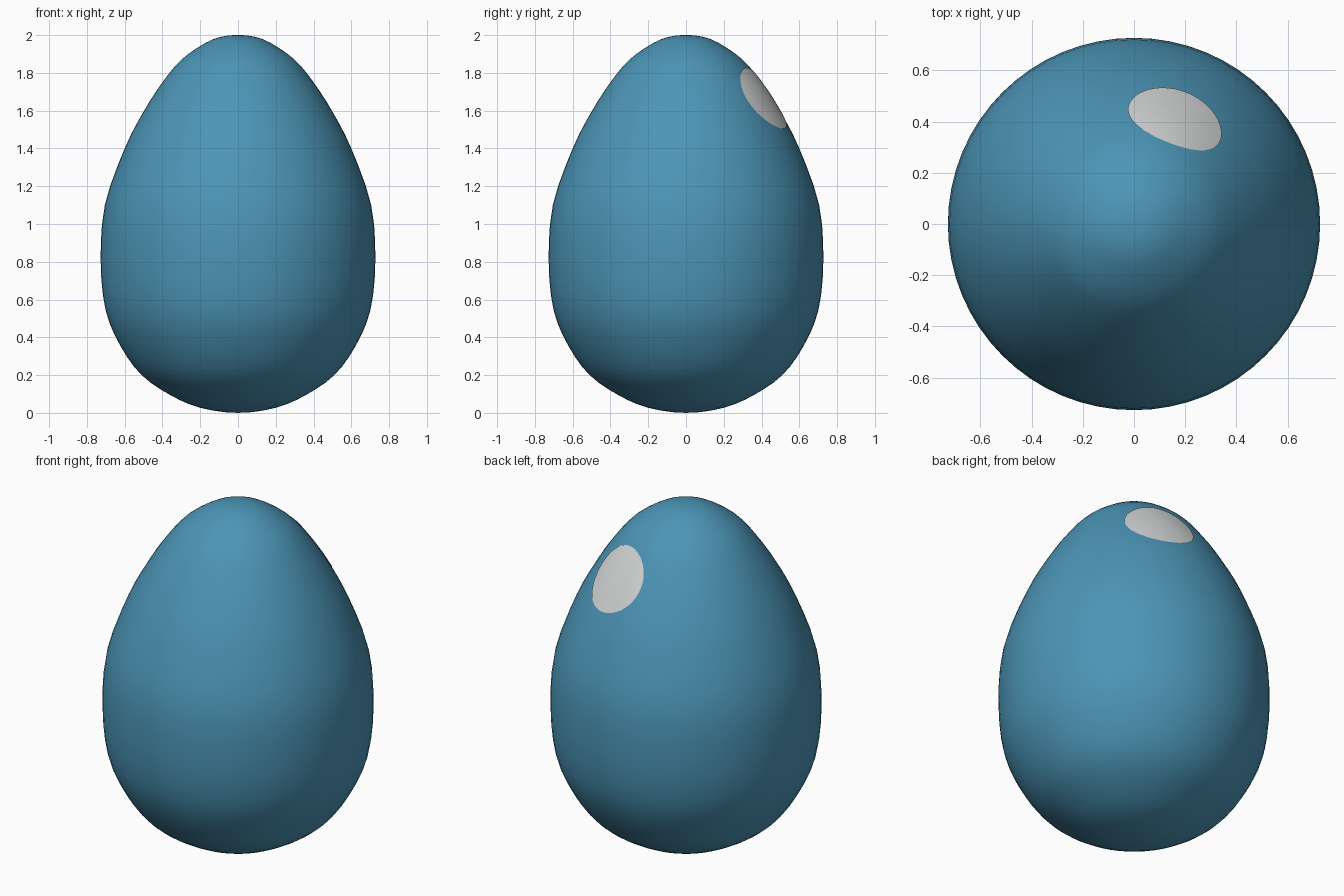
import bpy, bmesh, math
from mathutils import Vector
from mathutils.bvhtree import BVHTree

if "Cube" in bpy.data.objects:
    bpy.data.objects.remove(bpy.data.objects["Cube"])


def material(name, rgb):
    m = bpy.data.materials.new(name)
    m.diffuse_color = (*rgb, 1)
    m.use_nodes = True
    m.node_tree.nodes["Principled BSDF"].inputs["Base Color"].default_value = m.diffuse_color
    return m


def make_object(name, bm, mat):
    for f in bm.faces:
        f.smooth = True
    mesh = bpy.data.meshes.new(name)
    bm.to_mesh(mesh)
    mesh.materials.append(mat)
    ob = bpy.data.objects.new(name, mesh)
    bpy.context.collection.objects.link(ob)
    return ob


def catmull(p0, p1, p2, p3, t):
    return 0.5 * (2 * p1 + (p2 - p0) * t + (2 * p0 - 5 * p1 + 4 * p2 - p3) * t * t
                  + (3 * p1 - p0 - 3 * p2 + p3) * t ** 3)


blue = material("shell blue", (0.072, 0.30, 0.47))
white = material("spot white", (0.65, 0.66, 0.66))

# Egg shell: smooth profile (radius, height) turned around z
profile = [Vector(p) for p in [
    (0, 0), (0.2, 0.027), (0.36, 0.095), (0.51, 0.20), (0.62, 0.35), (0.70, 0.54),
    (0.727, 0.80), (0.705, 1.10), (0.60, 1.40), (0.497, 1.60), (0.40, 1.75),
    (0.30, 1.87), (0.17, 1.96), (0.08, 1.993), (0, 2)]]
flip = Vector((-1, 1))
pts = [profile[1] * flip] + profile + [profile[-2] * flip]
curve = [catmull(*pts[i:i + 4], k / 3) for i in range(len(pts) - 3) for k in range(3)] + [profile[-1]]

SEG = 64
bm = bmesh.new()
rings = []
for r, z in curve[1:-1]:
    rings.append([bm.verts.new((r * math.cos(a), r * math.sin(a), z))
                  for a in (2 * math.pi * i / SEG for i in range(SEG))])
bottom, top = bm.verts.new((0, 0, 0)), bm.verts.new((0, 0, 2))
for i in range(SEG):
    j = (i + 1) % SEG
    bm.faces.new((bottom, rings[0][j], rings[0][i]))
    bm.faces.new((top, rings[-1][i], rings[-1][j]))
    for a, b in zip(rings, rings[1:]):
        bm.faces.new((a[i], a[j], b[j], b[i]))
make_object("egg_shell", bm, blue)
tree = BVHTree.FromBMesh(bm)

# Round spot: thin disc laid on the shell along the shell's normal
centre = Vector((0.172, 0.43, 1.675))
out = Vector((0.172, 0.43, 0)).normalized()
normal = (out * 0.835 + Vector((0, 0, 0.55))).normalized()
across = normal.cross(Vector((0, 0, 1))).normalized()
up = across.cross(normal)

bm = bmesh.new()


def on_shell(radius, angle):
    start = centre + normal * 0.5 + (across * math.cos(angle) + up * math.sin(angle)) * radius
    return bm.verts.new(tree.ray_cast(start, -normal)[0] + normal * 0.004)


N, STEPS = 48, 8
hub = on_shell(0, 0)
rings = [[on_shell(0.192 * s / STEPS, 2 * math.pi * i / N) for i in range(N)]
         for s in range(1, STEPS + 1)]
for i in range(N):
    j = (i + 1) % N
    bm.faces.new((hub, rings[0][i], rings[0][j]))
    for a, b in zip(rings, rings[1:]):
        bm.faces.new((a[i], b[i], b[j], a[j]))
bmesh.ops.recalc_face_normals(bm, faces=bm.faces)
if hub.normal.dot(normal) < 0 or bm.faces[:][0].normal.dot(normal) < 0:
    bmesh.ops.reverse_faces(bm, faces=bm.faces[:])
make_object("white_spot", bm, white)
